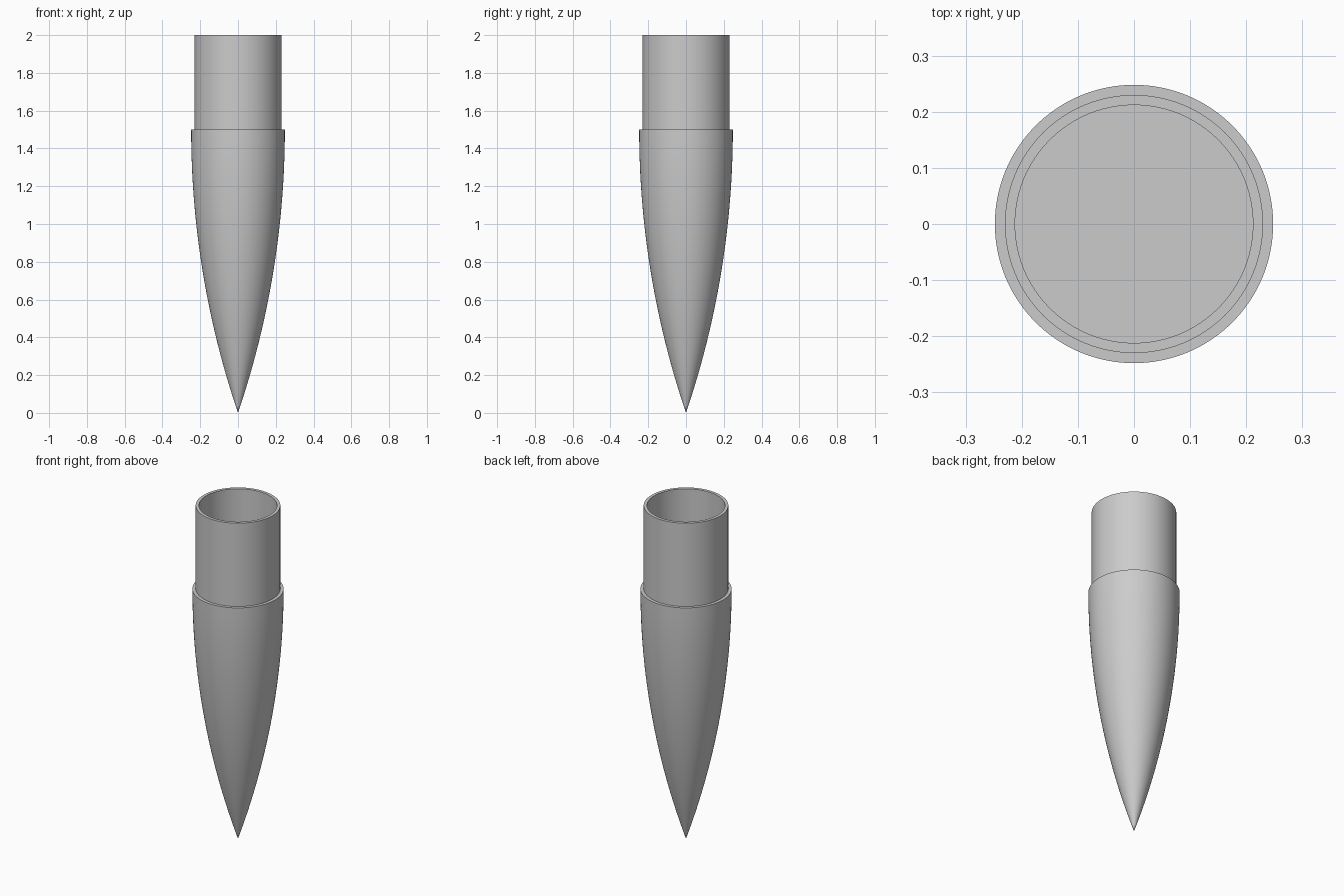
import bpy
import bmesh
import math

SEGMENTS = 96
BODY_R, BODY_H = 0.248, 1.5
TUBE_R, BORE_R, TOP = 0.23, 0.212, 2.0

cube = bpy.data.objects.get("Cube")
if cube:
    bpy.data.objects.remove(cube, do_unlink=True)

# Single grey finish
grey = bpy.data.materials.new("plain grey")
colour = (0.6, 0.6, 0.6, 1)
grey.diffuse_color = colour
grey.use_nodes = True
for node in grey.node_tree.nodes:
    if node.type == "BSDF_PRINCIPLED":
        node.inputs["Base Color"].default_value = colour


def lathe(name, profile):
    """Turn (radius, height) points about z; points run bottom-outside-top-inside."""
    bm = bmesh.new()
    rings = []
    for r, z in profile:
        ring = []
        for i in range(SEGMENTS):
            a = math.tau * i / SEGMENTS
            ring.append(bm.verts.new((r * math.cos(a), r * math.sin(a), z)))
        rings.append(ring)
    for low, high in zip(rings, rings[1:]):
        for i in range(SEGMENTS):
            j = (i + 1) % SEGMENTS
            bm.faces.new((low[i], low[j], high[j], high[i]))
    bmesh.ops.remove_doubles(bm, verts=bm.verts, dist=1e-5)
    mesh = bpy.data.meshes.new(name)
    bm.to_mesh(mesh)
    bm.free()
    mesh.materials.append(grey)
    obj = bpy.data.objects.new(name, mesh)
    bpy.context.collection.objects.link(obj)
    bpy.ops.object.select_all(action="DESELECT")
    obj.select_set(True)
    bpy.context.view_layer.objects.active = obj
    bpy.ops.object.shade_smooth_by_angle(angle=math.radians(30))
    return obj


# Tangent ogive body with a flat ledge around the shoulder
rho = (BODY_R ** 2 + BODY_H ** 2) / (2 * BODY_R)
STEPS = 40
ogive = [(0, 0)]
for k in range(1, STEPS + 1):
    z = BODY_H * k / STEPS
    ogive.append((math.sqrt(rho ** 2 - (BODY_H - z) ** 2) + BODY_R - rho, z))
lathe("pointed_body", ogive + [(TUBE_R, BODY_H)])

# Open shoulder tube with a flat floor inside
lathe("shoulder_tube", [(TUBE_R, BODY_H), (TUBE_R, TOP), (BORE_R, TOP),
                        (BORE_R, BODY_H), (0, BODY_H)])
